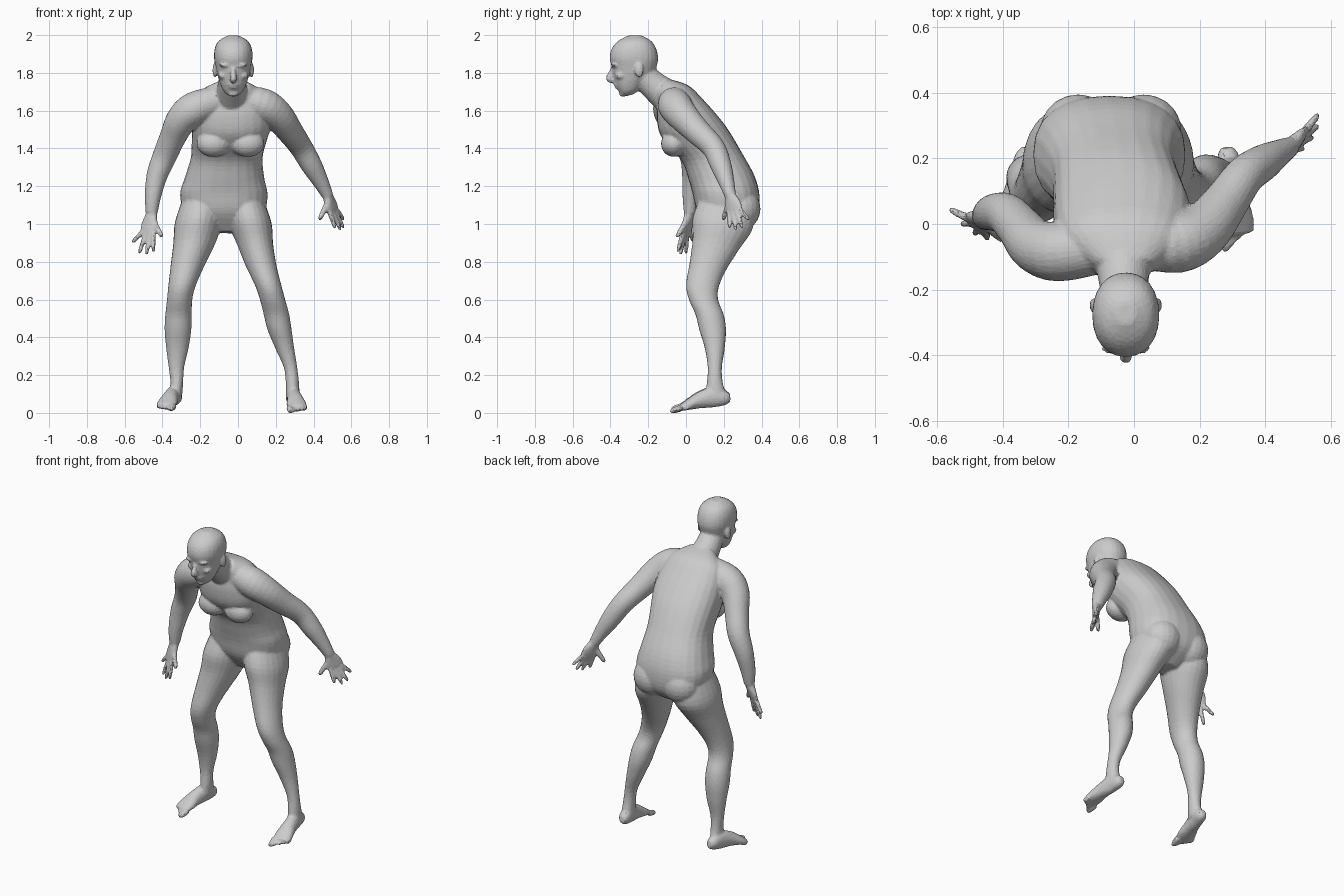
import bpy
import bmesh
import math
from mathutils import Vector, Matrix

old = bpy.data.objects.get("Cube")
if old:
    bpy.data.objects.remove(old, do_unlink=True)

bm = bmesh.new()
SIDES = 24


def spline(rows, steps=4):
    """Smooth a list of number rows with a Catmull-Rom curve."""
    result = []
    last = len(rows) - 1
    for i in range(last):
        window = [rows[max(0, min(last, i + k))] for k in (-1, 0, 1, 2)]
        for s in range(steps):
            t = s / steps
            result.append([
                b + t * (c - a + t * (2 * a - 5 * b + 4 * c - d + t * (3 * (b - c) + d - a))) / 2
                for a, b, c, d in zip(*window)])
    result.append(list(rows[last]))
    return result


def skin(rings):
    """Bridge closed rings of points and cap both ends."""
    loops = [[bm.verts.new(p) for p in ring] for ring in rings]
    for low, high in zip(loops, loops[1:]):
        for i in range(len(low)):
            j = (i + 1) % len(low)
            bm.faces.new((low[i], low[j], high[j], high[i]))
    bm.faces.new(reversed(loops[0]))
    bm.faces.new(loops[-1])


def oval(centre, side, depth, power=1.0):
    """One ring, squarer when the power is below one."""
    ring = []
    for i in range(SIDES):
        a = math.tau * i / SIDES
        c, s = math.cos(a), math.sin(a)
        ring.append(centre + side * math.copysign(abs(c) ** power, c)
                    + depth * math.copysign(abs(s) ** power, s))
    return ring


def loft(rows, power=1.0):
    """Rows hold centre x, half width, front y, front z, back y, back z."""
    rings = []
    for x, half, fy, fz, by, bz in spline(rows):
        front, back = Vector((x, fy, fz)), Vector((x, by, bz))
        rings.append(oval((front + back) / 2, Vector((half, 0, 0)), (back - front) / 2, power))
    skin(rings)


def tube(rows, across=(1, 0, 0)):
    """Rows hold x, y, z, radius along the across axis, radius of the other axis."""
    rows = spline(rows)
    points = [Vector(r[:3]) for r in rows]
    rings = []
    for i, r in enumerate(rows):
        tangent = (points[min(i + 1, len(rows) - 1)] - points[max(i - 1, 0)]).normalized()
        side = Vector(across)
        side = (side - tangent * side.dot(tangent)).normalized()
        rings.append(oval(points[i], side * r[3], tangent.cross(side) * r[-1]))
    skin(rings)


def ball(centre, radii):
    matrix = Matrix.Translation(centre) @ Matrix.Diagonal((*radii, 1))
    bmesh.ops.create_uvsphere(bm, u_segments=20, v_segments=12, radius=1, matrix=matrix)


def finger(base, tip, radius):
    """Tapered digit with a rounded end and a slight knuckle."""
    base, tip = Vector(base), Vector(tip)
    profile = ((0, 1.1), (0.45, 1), (0.6, 1), (0.9, 0.8), (1, 0.4))
    tube([(*base.lerp(tip, t), radius * k) for t, k in profile], across=(0.6, 0.8, 0.1))


def hand(wrist, index, little, tips, thumb):
    """Flat palm from the wrist to the knuckles, then the digits."""
    wrist, index, little = Vector(wrist), Vector(index), Vector(little)
    across = little - index
    middle = (index + little) / 2
    half = across.length / 2 + 0.012
    tube([(*wrist.lerp(middle, t), half * w, d) for t, w, d in
          ((-0.2, 0.6, 0.029), (0.1, 0.65, 0.026), (0.5, 0.95, 0.021), (0.85, 1, 0.017), (1.08, 0.9, 0.012))],
         across=across)
    for i, tip in enumerate(tips):
        knuckle = index.lerp(little, i / 3)
        finger(knuckle.lerp(middle, 0.1), tip, 0.0125)
    finger(wrist.lerp(index, 0.35), thumb, 0.015)


def foot(heel, toe, outward):
    """Wedge from the heel to the ball, then five toes."""
    heel, toe = Vector(heel), Vector(toe)
    forward = toe - heel
    side = Vector((-forward.y, forward.x, 0)).normalized()
    if side.x * outward < 0:
        side = -side
    shape = ((-0.12, 0.02, 0.022, 0.01), (0, 0.034, 0.04, 0.012), (0.25, 0.037, 0.054, 0.026),
             (0.55, 0.043, 0.044, 0.024), (0.8, 0.054, 0.029, 0.012), (1, 0.05, 0.016, 0.002))
    tube([(*(heel + forward * t + Vector((0, 0, up))), w, h) for t, w, h, up in shape], across=side)
    for i in range(5):
        base = heel + forward * (0.95 - 0.035 * i) + side * (0.021 * i - 0.042)
        finger(base, base + forward.normalized() * (0.062 - 0.007 * i) - Vector((0, 0, 0.008)),
               0.017 if i == 0 else 0.0115)


# Torso, leaning forward from the hips to the base of the neck
loft([(-.06, .07, .13, .96, .27, .95), (-.07, .2, .06, 1.06, .37, 1.03),
      (-.075, .232, .035, 1.16, .39, 1.14), (-.072, .212, .015, 1.23, .365, 1.25),
      (-.06, .19, -.02, 1.33, .3, 1.37), (-.045, .2, -.09, 1.41, .23, 1.49),
      (-.035, .21, -.14, 1.48, .17, 1.57), (-.035, .2, -.155, 1.57, .09, 1.66),
      (-.035, .17, -.15, 1.64, .01, 1.735), (-.03, .09, -.16, 1.68, -.1, 1.77)], power=0.85)
for s in (-1, 1):
    ball((-0.04 + 0.09 * s, -0.065, 1.425), (0.09, 0.068, 0.07))      # breast
    ball((-0.07 + 0.1 * s, 0.285, 1.08), (0.115, 0.11, 0.115))        # buttock

# Neck
tube([(-.035, -.05, 1.64, .1), (-.033, -.13, 1.7, .083), (-.03, -.19, 1.75, .074),
      (-.025, -.24, 1.8, .07)])

# Head
loft([(-.025, .025, -.32, 1.675, -.27, 1.69), (-.025, .052, -.348, 1.69, -.24, 1.72),
      (-.025, .07, -.37, 1.73, -.215, 1.755), (-.025, .083, -.385, 1.78, -.175, 1.79),
      (-.025, .094, -.393, 1.83, -.154, 1.84), (-.025, .102, -.405, 1.88, -.147, 1.88),
      (-.025, .098, -.393, 1.93, -.158, 1.93), (-.025, .077, -.358, 1.97, -.185, 1.97),
      (-.025, .03, -.305, 1.998, -.235, 1.998)], power=0.92)
tube([(-.025, -.385, 1.83, .01), (-.025, -.398, 1.8, .013), (-.025, -.405, 1.77, .02, .014),
      (-.025, -.385, 1.758, .016, .01)])                              # nose
ball((-0.025, -0.368, 1.737), (0.03, 0.015, 0.008))                   # upper lip
ball((-0.025, -0.362, 1.722), (0.026, 0.015, 0.008))                  # lower lip
ball((-0.025, -0.335, 1.69), (0.03, 0.02, 0.017))                     # chin
for s in (-1, 1):
    ball((-0.025 + 0.04 * s, -0.378, 1.84), (0.036, 0.02, 0.01))      # brow
    ball((-0.025 + 0.055 * s, -0.345, 1.785), (0.025, 0.03, 0.02))    # cheek
    ball((-0.025 + 0.098 * s, -0.247, 1.815), (0.012, 0.024, 0.04))   # ear

# Arms
tube([(.02, -.06, 1.655, .075), (.13, -.06, 1.63, .09), (.21, -.02, 1.575, .083),
      (.275, .06, 1.49, .07), (.335, .145, 1.405, .061), (.39, .185, 1.31, .056),
      (.44, .215, 1.22, .042), (.475, .235, 1.15, .031)])
tube([(-.1, -.07, 1.655, .08), (-.23, -.085, 1.61, .09), (-.3, -.065, 1.55, .082),
      (-.345, -.015, 1.46, .07), (-.388, .03, 1.36, .064), (-.428, .035, 1.26, .056),
      (-.45, .025, 1.15, .044), (-.457, .02, 1.06, .032)], across=(0, 1, 0))

# Hands
hand((.475, .235, 1.15), (.482, .225, 1.065), (.525, .29, 1.075),
     ((.515, .23, .975), (.545, .265, .965), (.562, .3, .975), (.562, .335, 1.02)),
     (.43, .195, 1.02))
hand((-.457, .02, 1.06), (-.445, -.02, .95), (-.508, .02, .96),
     ((-.447, -.045, .85), (-.485, -.03, .835), (-.525, 0, .84), (-.562, .045, .9)),
     (-.4, -.05, .93))

# Legs share one side profile; each has its own line of centres and widths
profile = [(.07, 1.13, .35, 1.1), (.035, 1.03, .355, .98), (.035, .92, .285, .87),
           (.02, .8, .215, .76), (0, .68, .175, .67), (.015, .6, .17, .6), (.05, .52, .2, .52),
           (.07, .44, .212, .44), (.1, .34, .205, .34), (.115, .24, .19, .24),
           (.11, .16, .195, .16), (.1, .09, .215, .09)]
left_leg = [(.04, .1), (.063, .115), (.09, .096), (.122, .082), (.16, .07), (.183, .067),
            (.204, .068), (.22, .064), (.248, .05), (.278, .036), (.288, .035), (.29, .037)]
right_leg = [(-.19, .11), (-.21, .125), (-.232, .111), (-.267, .09), (-.296, .073), (-.309, .067),
             (-.315, .07), (-.318, .071), (-.321, .059), (-.326, .041), (-.324, .034), (-.33, .035)]
for line in (left_leg, right_leg):
    loft([widths + sides for widths, sides in zip(line, profile)])

# Feet
foot((.286, .205, .068), (.316, -.03, .024), 1)
foot((-.328, .205, .072), (-.385, -.02, .034), -1)

# One continuous skin
bmesh.ops.recalc_face_normals(bm, faces=bm.faces)
mesh = bpy.data.meshes.new("body")
bm.to_mesh(mesh)
bm.free()
body = bpy.data.objects.new("body", mesh)
bpy.context.collection.objects.link(body)

skin_grey = bpy.data.materials.new("plain_grey")
skin_grey.use_nodes = True
colour = (0.6, 0.6, 0.6, 1)
skin_grey.diffuse_color = colour
skin_grey.node_tree.nodes["Principled BSDF"].inputs["Base Color"].default_value = colour
mesh.materials.append(skin_grey)

remesh = body.modifiers.new("merge", 'REMESH')
remesh.mode = 'VOXEL'
remesh.voxel_size = 0.007
soften = body.modifiers.new("soften", 'SMOOTH')
soften.factor = 0.5
soften.iterations = 8
facet = body.modifiers.new("facet", 'DECIMATE')
facet.ratio = 0.12
